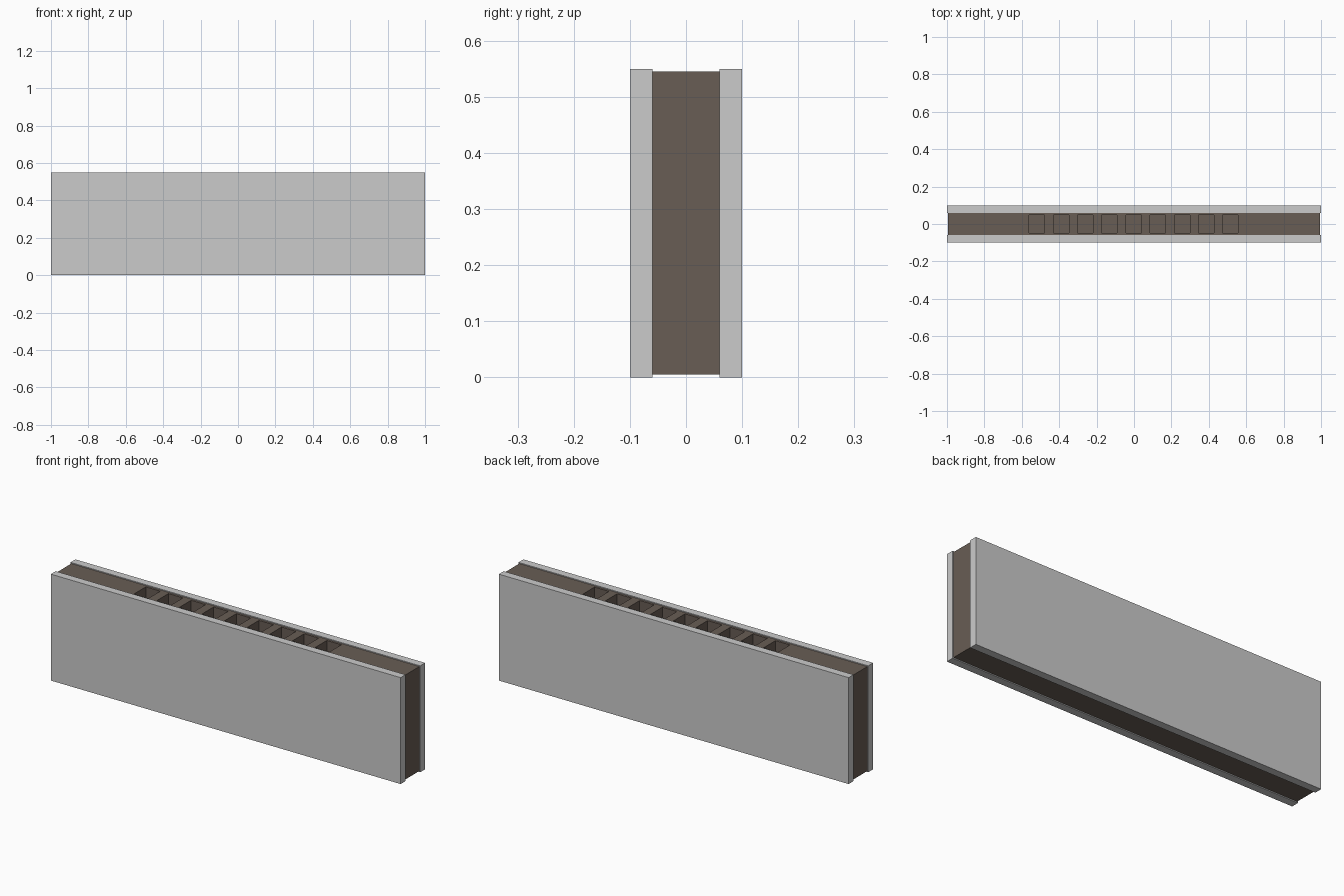
import bpy

if "Cube" in bpy.data.objects:
    bpy.data.objects.remove(bpy.data.objects["Cube"])

brown = bpy.data.materials.new("brown_core")
brown.diffuse_color = (0.14, 0.11, 0.09, 1)
brown.use_nodes = True
brown.node_tree.nodes["Principled BSDF"].inputs["Base Color"].default_value = brown.diffuse_color


def box(name, x, y, z, mat=None):
    bpy.ops.mesh.primitive_cube_add(
        size=1, location=[(a + b) / 2 for a, b in (x, y, z)])
    ob = bpy.context.object
    ob.name = name
    ob.scale = [b - a for a, b in (x, y, z)]
    bpy.ops.object.transform_apply(location=True, rotation=False, scale=True)
    if mat:
        ob.data.materials.append(mat)
    return ob


# Outer facing panels
box("front_panel", (-1, 1), (-0.1, -0.06), (0, 0.55))
box("back_panel", (-1, 1), (0.06, 0.1), (0, 0.55))

# Recessed core
core = box("core", (-0.995, 0.995), (-0.06, 0.06), (0.005, 0.545), brown)

# Row of deep square pockets cut from the top
PITCH, HALF = 0.1294, 0.0415
for i in range(9):
    cx = -0.002 + (i - 4) * PITCH
    cutter = box(f"pocket_cutter_{i + 1}", (cx - HALF, cx + HALF),
                 (-0.048, 0.048), (0.01, 0.6), brown)
    cutter.hide_render = True
    cutter.hide_set(True)
    cut = core.modifiers.new("pocket", 'BOOLEAN')
    cut.object = cutter
    cut.operation = 'DIFFERENCE'
    cut.solver = 'EXACT'
